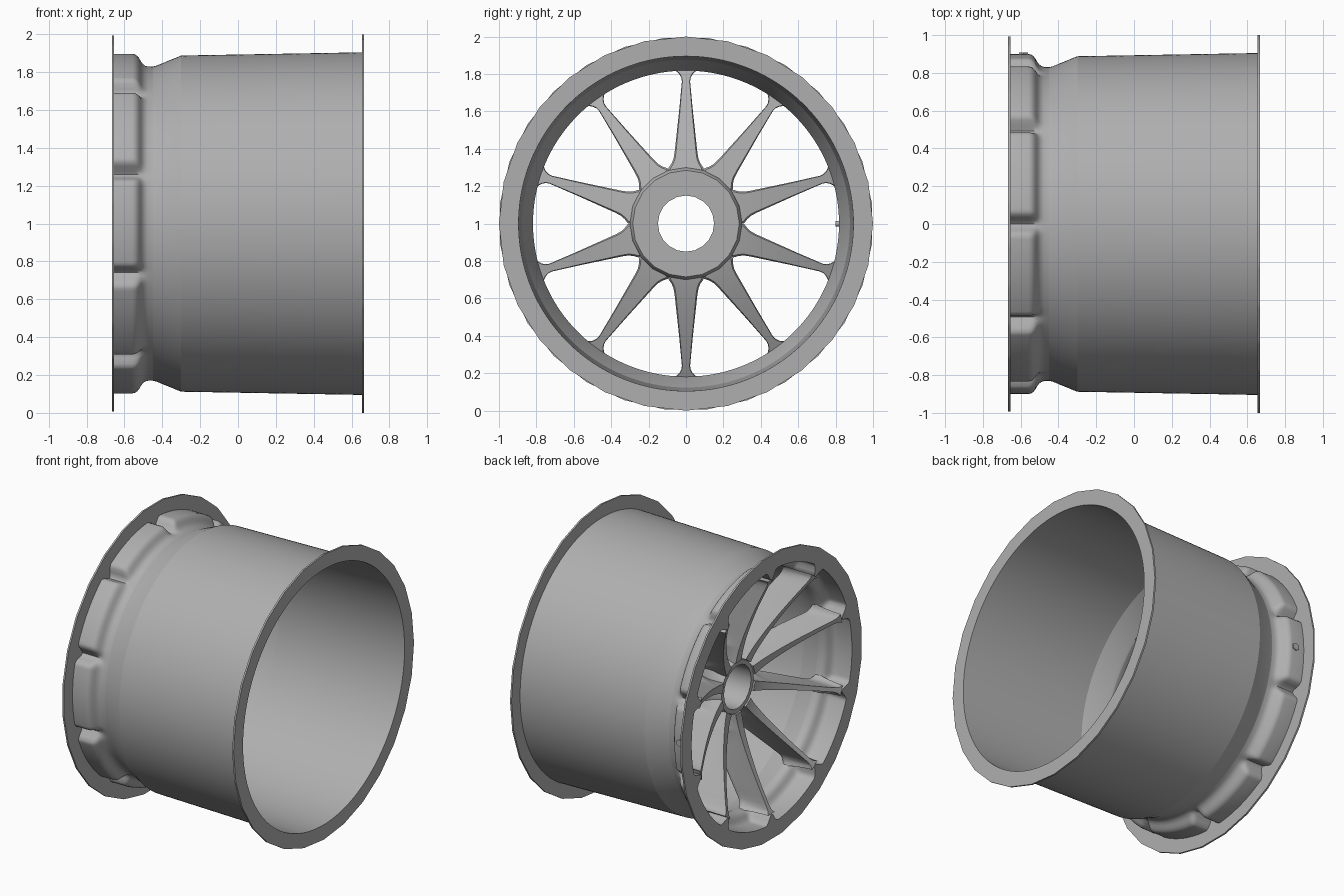
import bpy, bmesh
from math import sin, cos, pi, radians, degrees

if "Cube" in bpy.data.objects:
    bpy.data.objects.remove(bpy.data.objects["Cube"])

C = 1.0          # height of the wheel axis (axis runs along x)
SPOKES = 10
STEP = 2 * pi / SPOKES
SEG = 336

GREY = bpy.data.materials.new("dark_grey")
GREY.diffuse_color = (0.43, 0.43, 0.43, 1)
GREY.use_nodes = True
GREY.node_tree.nodes["Principled BSDF"].inputs["Base Color"].default_value = GREY.diffuse_color


def lerp(table, t):
    """Piecewise-linear lookup in a list of (position, value)."""
    for (a, va), (b, vb) in zip(table, table[1:]):
        if t <= b:
            return va + (vb - va) * max(0, (t - a) / (b - a))
    return table[-1][1]


def finish(name, bm, angle=35):
    bmesh.ops.recalc_face_normals(bm, faces=bm.faces)
    me = bpy.data.meshes.new(name)
    bm.to_mesh(me)
    bm.free()
    me.materials.append(GREY)
    ob = bpy.data.objects.new(name, me)
    bpy.context.collection.objects.link(ob)
    bpy.ops.object.select_all(action='DESELECT')
    bpy.context.view_layer.objects.active = ob
    ob.select_set(True)
    bpy.ops.object.shade_smooth_by_angle(angle=radians(angle))
    return ob


def revolve(name, profile, seg, angle=35):
    """Closed (x, r) loop swept round the axis; profile(theta) returns the loop."""
    bm = bmesh.new()
    rings = []
    for i in range(seg):
        t = 2 * pi * i / seg
        rings.append([bm.verts.new((x, r * cos(t), C + r * sin(t))) for x, r in profile(t)])
    n = len(rings[0])
    for i in range(seg):
        a, b = rings[i], rings[(i + 1) % seg]
        for j in range(n):
            k = (j + 1) % n
            bm.faces.new((a[j], a[k], b[k], b[j]))
    return finish(name, bm, angle)


def coarse_edge(t, shift=0.0, n=28):
    """Radius of a regular n-gon of circumradius 1: the faceted flange edge."""
    w = 2 * pi / n
    return cos(pi / n) / cos((t + shift * w) % w - pi / n)


# Front rim: lip, pillow-shaped pockets between the spokes, narrow grooves at them
PILLOW = [(-0.654, 0.90), (-0.56, 0.90), (-0.545, 0.897), (-0.532, 0.888),
          (-0.522, 0.876), (-0.513, 0.86), (-0.503, 0.846), (-0.49, 0.836),
          (-0.475, 0.831), (-0.45, 0.83)]
THIN = 0.012


def front_rim(t):
    d = abs(degrees(t) % 36 - 18)                  # degrees from the nearest spoke
    g = min(1, max(0, (d - 0.5) / 3.6))
    g = (1 - (1 - g) ** 2) * 0.5 + g * g * (3 - 2 * g) * 0.5
    outer = [(x, 0.83 + (r - 0.83) * g) for x, r in PILLOW]
    inner = [(x, r - THIN) for x, r in reversed(outer)]
    lip = coarse_edge(t, 0.5)
    return outer + inner + [(-0.666, inner[-1][1]), (-0.666, lip), (-0.654, lip)]


revolve("front_rim", front_rim, SEG, 50)

# Barrel with its rear flange
revolve("barrel", lambda t: [
    (-0.45, 0.83), (-0.43, 0.835), (-0.30, 0.888), (0.654, 0.905),
    (0.654, coarse_edge(t)), (0.666, coarse_edge(t)), (0.666, 0.895),
    (-0.30, 0.876), (-0.43, 0.823), (-0.45, 0.818)], SEG, 15)

# Hub with centre bore
revolve("hub", lambda t: [
    (-0.40, 0.15), (-0.40, 0.18), (-0.35, 0.20), (-0.30, 0.25),
    (-0.265, 0.30), (-0.225, 0.30), (-0.20, 0.285), (-0.20, 0.15)], 20, 40)

# Spokes: deep ribs, wide at the back, narrow at the face, flared at both ends
BACK_W = [(0.18, 0.055), (0.26, 0.084), (0.295, 0.095), (0.304, 0.089), (0.32, 0.078),
          (0.345, 0.067), (0.38, 0.061), (0.60, 0.037), (0.76, 0.022), (0.78, 0.025),
          (0.80, 0.036), (0.813, 0.05), (0.82, 0.064)]
FRONT_W = [(0.18, 0.034), (0.22, 0.03), (0.35, 0.024), (0.60, 0.016), (0.77, 0.014),
           (0.80, 0.02), (0.82, 0.036)]
RADII = [0.18, 0.22, 0.26, 0.28, 0.295, 0.304, 0.32, 0.345, 0.38, 0.42, 0.48, 0.54, 0.60,
         0.66, 0.72, 0.76, 0.78, 0.79, 0.80, 0.807, 0.813, 0.82]


def section(r):
    """Half outline (x, half width) of the rib at radius r, front to back."""
    u = (r - 0.18) / 0.645
    xf = -0.41 - 0.254 * u ** 1.35
    xb = -0.205 - 0.245 * u ** 1.3
    wf, wb = lerp(FRONT_W, r), lerp(BACK_W, r)
    pts = [(xf, wf)]
    for s in (0.12, 0.3, 0.5, 0.7, 0.87):          # side wall sweeps out to the back
        pts.append((xf + (xb - xf) * s, wf + (wb - wf) * s ** 1.7))
    return pts + [(xb - 0.012, wb), (xb, wb * 0.88)]


bm = bmesh.new()
for k in range(SPOKES):
    a = pi / 2 + k * STEP
    rows = []
    for r in RADII:
        half = section(r)
        loop = half + [(x, -w) for x, w in reversed(half)]
        rows.append([bm.verts.new((x, r * cos(a) - w * sin(a), C + r * sin(a) + w * cos(a)))
                     for x, w in loop])
    n = len(rows[0])
    for p, q in zip(rows, rows[1:]):
        for j in range(n):
            m = (j + 1) % n
            bm.faces.new((p[j], p[m], q[m], q[j]))
    bm.faces.new(rows[0])
    bm.faces.new(rows[-1])
finish("spokes", bm, 40)


# Valve: stem inside the rim, hexagonal nut outside
def rod(name, r0, r1, radius, sides):
    bpy.ops.mesh.primitive_cylinder_add(vertices=sides, radius=radius, depth=r1 - r0,
                                        location=(-0.585, (r0 + r1) / 2, C),
                                        rotation=(pi / 2, 0, 0))
    bpy.context.object.name = name
    bpy.context.object.data.materials.append(GREY)
    bpy.ops.object.shade_smooth_by_angle(angle=radians(40))


rod("valve_stem", 0.80, 0.90, 0.015, 16)
rod("valve_nut", 0.885, 0.908, 0.026, 6)
